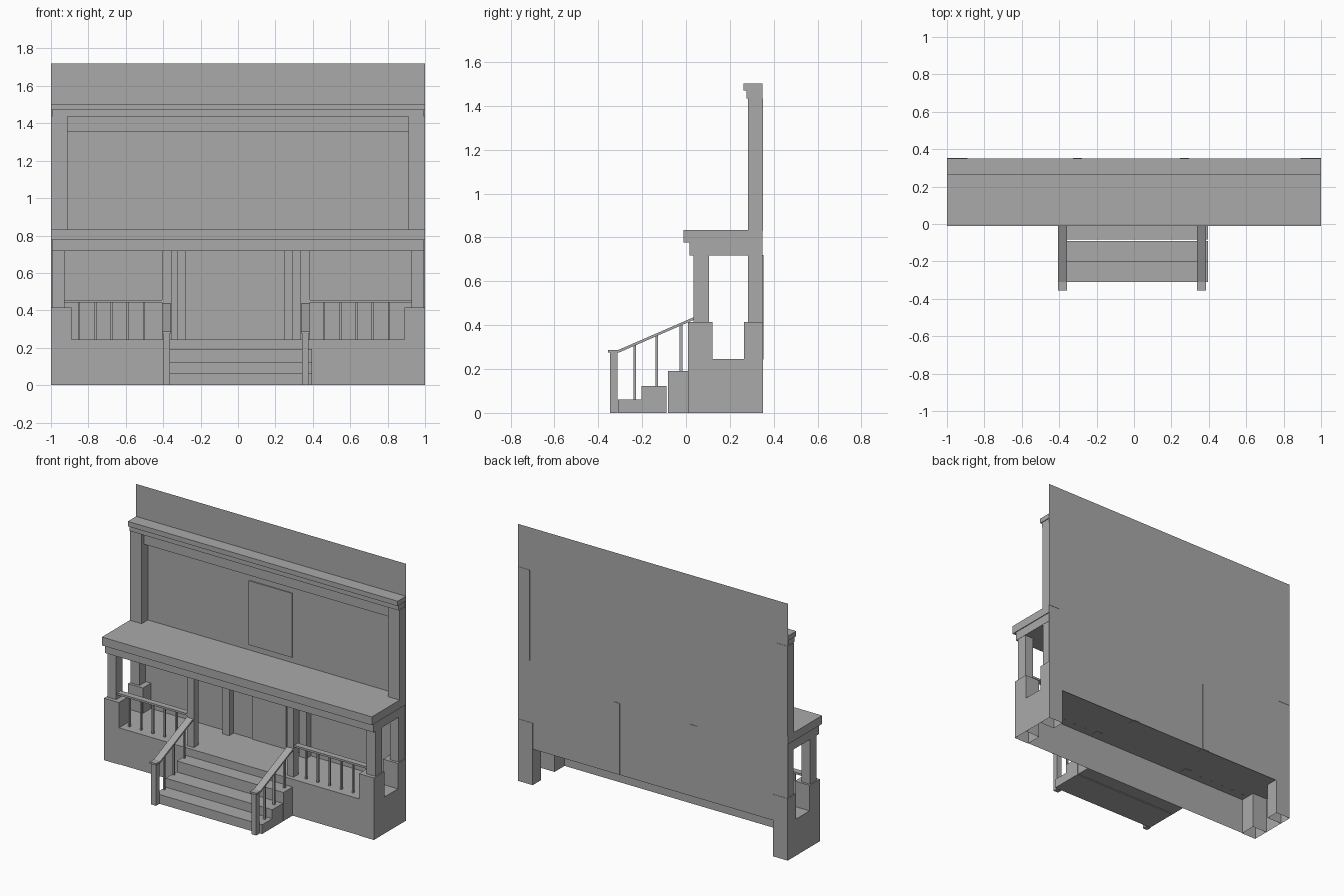
import bpy, bmesh

if "Cube" in bpy.data.objects:
    bpy.data.objects.remove(bpy.data.objects["Cube"])

grey = bpy.data.materials.new("plain grey")
grey.diffuse_color = (0.4, 0.4, 0.4, 1)
grey.use_nodes = True
grey.node_tree.nodes["Principled BSDF"].inputs["Base Color"].default_value = grey.diffuse_color


def finish(name, bm):
    mesh = bpy.data.meshes.new(name)
    bm.to_mesh(mesh)
    bm.free()
    mesh.materials.append(grey)
    obj = bpy.data.objects.new(name, mesh)
    bpy.context.collection.objects.link(obj)
    return obj


def prism(name, profile, x0, x1, open_bottom=False):
    """Extrude a (y, z) profile along x."""
    bm = bmesh.new()
    a = [bm.verts.new((x0, y, z)) for y, z in profile]
    b = [bm.verts.new((x1, y, z)) for y, z in profile]
    bm.faces.new(a)
    bm.faces.new(b[::-1])
    n = len(a)
    for i in range(n):
        j = (i + 1) % n
        bm.faces.new((a[i], b[i], b[j], a[j]))
    bmesh.ops.recalc_face_normals(bm, faces=bm.faces)
    if open_bottom:
        low = [f for f in bm.faces if f.normal.z < -0.9]
        bmesh.ops.delete(bm, geom=low, context='FACES')
    return finish(name, bm)


def box(name, x0, x1, y0, y1, z0, z1, open_bottom=False):
    return prism(name, [(y0, z0), (y1, z0), (y1, z1), (y0, z1)], x0, x1, open_bottom)


def sheet(name, corners):
    bm = bmesh.new()
    bm.faces.new([bm.verts.new(c) for c in corners])
    return finish(name, bm)


# Back wall, a single sheet from the porch floor up
sheet("back_wall", [(-1, .35, .24), (1, .35, .24), (1, .35, 1.72), (-1, .35, 1.72)])

# Porch base: floor, front skirt and side skirts, open below and behind
sheet("porch_floor", [(-1, .012, .245), (1, .012, .245), (1, .35, .245), (-1, .35, .245)])
sheet("front_skirt", [(-1, .014, 0), (1, .014, 0), (1, .014, .245), (-1, .014, .245)])
for side, s in (("left", -1), ("right", 1)):
    ys = (.35, .012) if s < 0 else (.012, .35)
    sheet(side + "_skirt", [(s, ys[0], 0), (s, ys[1], 0), (s, ys[1], .245), (s, ys[0], .245)])

# Corner piers, porch columns on them, and upper pilasters
for side, s in (("left", -1), ("right", 1)):
    def sides(a, b):
        return sorted((s * a, s * b))
    box(side + "_front_pier", *sides(.89, 1), .01, .12, 0, .415, True)
    box(side + "_rear_pier", *sides(.89, 1), .265, .352, 0, .415, True)
    box(side + "_front_column", *sides(.928, .993), .035, .105, .415, .72)
    box(side + "_rear_column", *sides(.928, .993), .283, .349, .415, .72)
    box(side + "_pilaster", *sides(.912, 1), .283, .352, .83, 1.435)

# Columns flanking the steps and the door
for side, front_x, rear_x in (("left", -.405, -.327), ("right", .335, .245)):
    box(side + "_step_column", front_x, front_x + .05, .04, .09, .243, .72)
    box(side + "_door_column", rear_x, rear_x + .05, .303, .353, .243, .72)

# Porch roof
box("porch_beam", -.995, .995, .015, .349, .717, .777)
box("porch_roof", -1, 1, -.012, .349, .777, .833)

# Upper cornice and frieze
box("cornice_lower", -.995, .995, .275, .349, 1.435, 1.47)
box("cornice_top", -1, 1, .262, .349, 1.47, 1.503)
box("frieze", -.912, .912, .31, .349, 1.355, 1.435)

# Thin window and door panels
box("window_panel", -.16, .16, .342, .349, .87, 1.3)
box("door_panel", -.135, .115, .342, .349, .243, .67)

# Porch railings with balusters
for side, x0, x1, first in (("left", -.93, -.355, -.85), ("right", .385, .93, .46)):
    box(side + "_porch_rail", x0, x1, .045, .085, .443, .456)
    for i in range(5):
        x = first + i * .087
        box(side + "_porch_baluster", x - .006, x + .006, .059, .071, .243, .445)

# Steps
for y0, y1, top in ((-.31, -.202, .062), (-.202, -.09, .122), (-.083, .014, .192)):
    box("step", -.395, .395, y0, y1, 0, top)

# Stair railings: newel post, sloped handrail, balusters
rail = [(-.355, .275), (-.306, .275), (.037, .425), (.037, .437), (-.309, .287), (-.355, .287)]
for side, x in (("left", -.3825), ("right", .36)):
    box(side + "_newel", x - .018, x + .018, -.347, -.312, 0, .28)
    prism(side + "_handrail", rail, x - .024, x + .024)
    for y, base in ((-.233, .06), (-.133, .12), (-.023, .19)):
        top = .281 + (y + .307) * .437
        box(side + "_stair_baluster", x - .006, x + .006, y - .006, y + .006, base, top)
